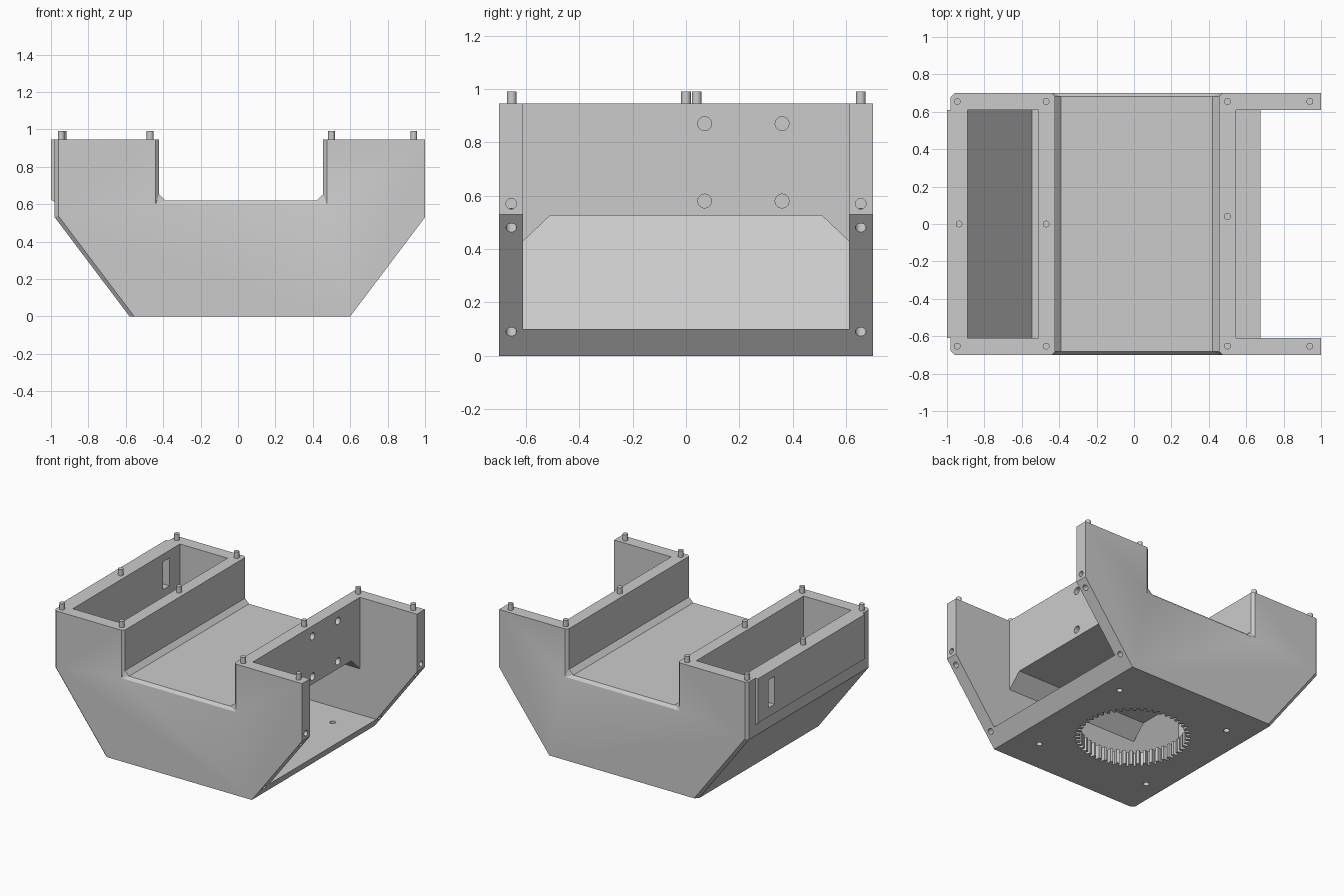
import bpy, bmesh
from math import cos, sin, pi, radians
from mathutils import Vector

cube = bpy.data.objects.get("Cube")
if cube:
    bpy.data.objects.remove(cube)

grey = bpy.data.materials.new("light_grey")
grey.use_nodes = True
colour = (0.6, 0.6, 0.6, 1)
grey.diffuse_color = colour
grey.node_tree.nodes["Principled BSDF"].inputs["Base Color"].default_value = colour


def loft(name, rings, bevel=None):
    """Closed solid through rings that have equal point counts."""
    bm = bmesh.new()
    rows = [[bm.verts.new(p) for p in ring] for ring in rings]
    n = len(rows[0])
    for a, b in zip(rows, rows[1:]):
        for i in range(n):
            bm.faces.new((a[i], a[(i + 1) % n], b[(i + 1) % n], b[i]))
    bm.faces.new(rows[0])
    bm.faces.new(rows[-1][::-1])
    if bevel:
        edges = [e for e in bm.edges if bevel(e)]
        bmesh.ops.bevel(bm, geom=edges, offset=0.02, segments=1, affect='EDGES')
    bmesh.ops.recalc_face_normals(bm, faces=bm.faces)
    mesh = bpy.data.meshes.new(name)
    bm.to_mesh(mesh)
    bm.free()
    mesh.materials.append(grey)
    obj = bpy.data.objects.new(name, mesh)
    bpy.context.collection.objects.link(obj)
    return obj


def along_y(name, profile, y0, y1, bevel=None):
    return loft(name, [[(x, y, z) for x, z in profile] for y in (y0, y1)], bevel)


def along_x(name, profile, x0, x1):
    return loft(name, [[(x, y, z) for y, z in profile] for x in (x0, x1)])


def box(name, x0, x1, y0, y1, z0, z1):
    return along_y(name, [(x0, z0), (x1, z0), (x1, z1), (x0, z1)], y0, y1)


def rod(name, start, end, radius, sides=20):
    start, end = Vector(start), Vector(end)
    turn = (end - start).to_track_quat('Z', 'Y')
    circle = [turn @ Vector((radius * cos(2 * pi * i / sides), radius * sin(2 * pi * i / sides), 0))
              for i in range(sides)]
    return loft(name, [[c + p for c in circle] for p in (start, end)])


TOP, HALF, INNER, FLOOR, DECK = 0.945, 0.7, 0.61, 0.1, 0.525

# Outer shell, with the two outer edges of the closed side chamfered
outline = [(-0.58, 0), (0.6, 0), (1, 0.53), (1, TOP), (-0.98, TOP), (-0.98, 0.53)]


def closed_side_edge(e):
    a, b = (v.co for v in e.verts)
    return abs(a.y - b.y) < 0.01 and max(a.x, b.x) < -0.5


body = along_y("body", outline, -HALF, HALF, closed_side_edge)

# Raised panel on the closed side
panel = along_y("side_panel", [(-0.95, 0.61), (-0.98, 0.61), (-1, 0.625), (-1, TOP), (-0.95, TOP)],
                -INNER, INNER)

cutters = []

# Open bay, lower cavity with gusseted ceiling, and closed pocket
cutters.append(box("open_bay_cut", 0.545, 1.5, -INNER, INNER, FLOOR, 1.5))
cutters.append(along_x("cavity_cut", [(-INNER, FLOOR), (INNER, FLOOR), (INNER, 0.43), (0.51, DECK),
                                      (-0.51, DECK), (-INNER, 0.43)], -0.53, 0.6))
cutters.append(along_y("pocket_cut", [(-0.51, FLOOR), (-0.545, FLOOR), (-0.89, 0.557),
                                      (-0.89, 1.5), (-0.51, 1.5)], -INNER, INNER))

# Central channel, flared at both ends
channel = [(-0.422, 1.5), (-0.422, 0.652), (-0.39, 0.62), (0.42, 0.62), (0.455, 0.652), (0.455, 1.5)]
flare = [(-0.44, 1.5), (-0.44, 0.602), (-0.438, 0.6), (0.473, 0.6), (0.475, 0.602), (0.475, 1.5)]
stations = [(-0.8, flare), (-HALF, flare), (-0.683, channel), (0.683, channel), (HALF, flare), (0.8, flare)]
cutters.append(loft("channel_cut", [[(x, y, z) for x, z in p] for y, p in stations]))

# Toothed opening in the floor
TEETH = 50
gear = []
for i in range(TEETH):
    for part, r in ((0, 0.345), (0.4, 0.345), (0.55, 0.375), (0.85, 0.375)):
        a = 2 * pi * (i + part) / TEETH
        gear.append((0.01 + r * cos(a), r * sin(a)))
cutters.append(loft("gear_cut", [[(x, y, z) for x, y in gear] for z in (-0.1, 0.2)]))

# Floor screw holes around the opening
for i in range(4):
    a = radians(41.9 + 90 * i)
    x, y = 0.01 + 0.615 * cos(a), 0.615 * sin(a)
    cutters.append(rod("floor_hole_cut", (x, y, -0.1), (x, y, 0.2), 0.02))

# Blind holes in the inner wall
for y in (0.07, 0.36):
    for z in (0.58, 0.87):
        cutters.append(rod("wall_hole_cut", (0.49, y, z), (0.6, y, z), 0.026))

# Blind holes in the end faces of the open side
slope = Vector((0.53, 0, -0.4)).normalized()
for y in (-0.655, 0.655):
    cutters.append(rod("end_hole_cut", (0.9, y, 0.57), (1.1, y, 0.57), 0.02))
    for z in (0.48, 0.09):
        p = Vector((0.6 + z * 0.4 / 0.53, y, z))
        cutters.append(rod("end_hole_cut", p - slope * 0.1, p + slope * 0.1, 0.02))

# Slot through the side panel
cutters.append(box("slot_cut", -1.1, -0.85, 0.42, 0.49, 0.69, 0.89))


# Combine everything into the body
def combine(target, other, operation):
    mod = target.modifiers.new(other.name, 'BOOLEAN')
    mod.operation, mod.solver, mod.object = operation, 'EXACT', other
    other.hide_render = True


combine(body, panel, 'UNION')
for c in cutters:
    combine(body, c, 'DIFFERENCE')
bpy.context.view_layer.update()
result = bpy.data.meshes.new_from_object(body.evaluated_get(bpy.context.evaluated_depsgraph_get()))
body.modifiers.clear()
body.data = result
result.materials.clear()
result.materials.append(grey)
for c in cutters + [panel]:
    bpy.data.objects.remove(c)

# Locating pins on the rims
spots = [(x, y) for x in (-0.945, -0.47, 0.5, 0.94) for y in (-0.653, 0.655)]
spots += [(-0.935, 0), (-0.47, 0), (0.5, 0.04)]
pins = [rod("locating_pin", (x, y, TOP - 0.01), (x, y, 0.99), 0.018) for x, y in spots]

# Smooth round surfaces, keep corners sharp
for obj in [body] + pins:
    obj.select_set(True)
bpy.context.view_layer.objects.active = body
bpy.ops.object.shade_smooth_by_angle(angle=radians(25))
